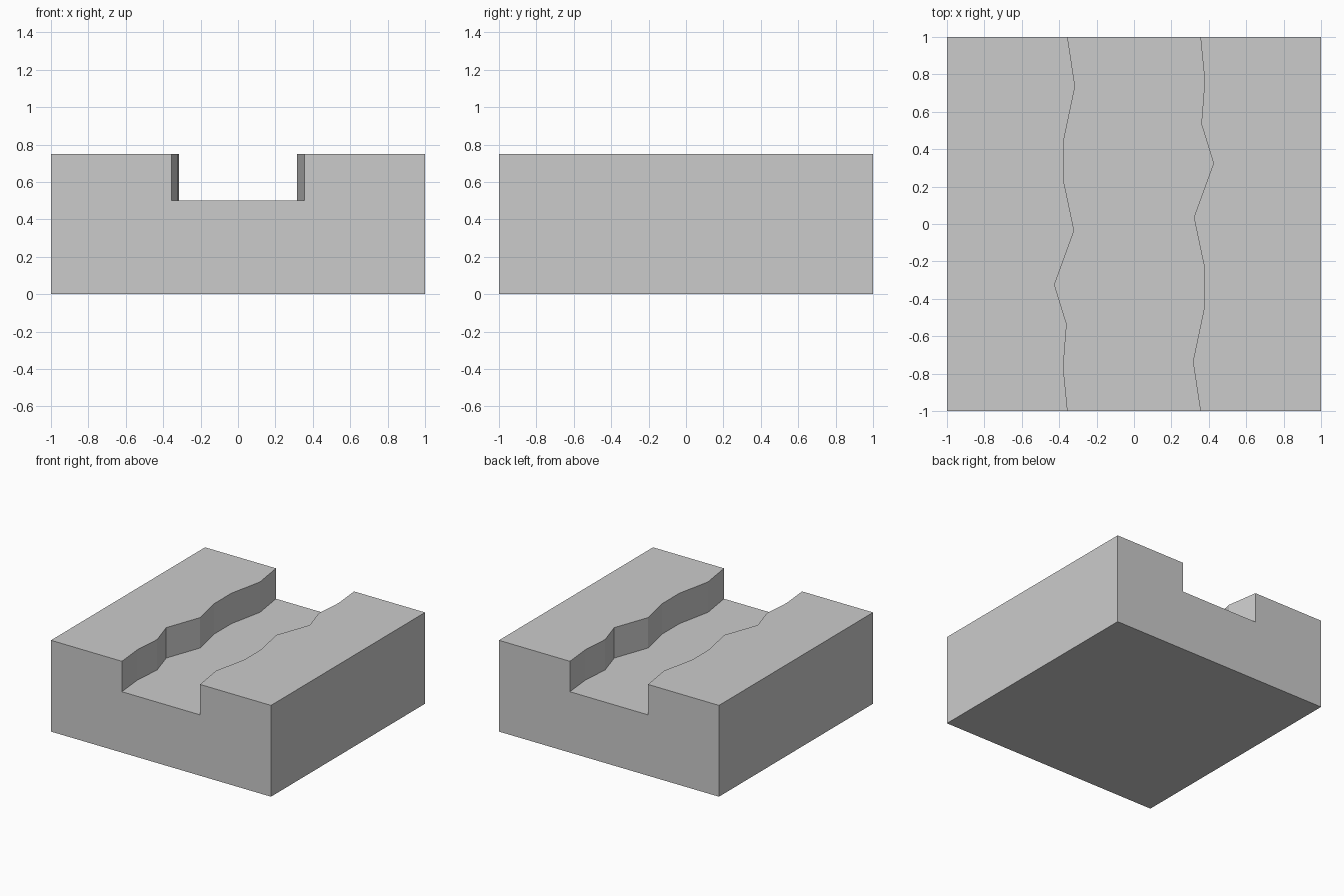
import bpy, bmesh

if "Cube" in bpy.data.objects:
    bpy.data.objects.remove(bpy.data.objects["Cube"])

BED_Z, TOP_Z = 0.5, 0.75

# Left bank line, back to front; the right one is the same line turned half way round
left_line = [(-0.355, 1), (-0.315, 0.735), (-0.375, 0.45), (-0.375, 0.225),
             (-0.32, -0.035), (-0.425, -0.325), (-0.36, -0.535),
             (-0.378, -0.765), (-0.355, -1)]
right_line = [(-x, -y) for x, y in left_line]


def solid(name, outline, z0, z1, bottom=None, top=None):
    """Walls around a counter-clockwise outline, with optional cap outlines."""
    bm = bmesh.new()
    n = len(outline)
    for i in range(n):
        a, b = outline[i], outline[(i + 1) % n]
        bm.faces.new([bm.verts.new(p) for p in
                      ((*a, z0), (*b, z0), (*b, z1), (*a, z1))])
    if bottom:
        bm.faces.new([bm.verts.new((*p, z0)) for p in reversed(bottom)])
    if top:
        bm.faces.new([bm.verts.new((*p, z1)) for p in top])
    bmesh.ops.remove_doubles(bm, verts=bm.verts, dist=1e-4)
    mesh = bpy.data.meshes.new(name)
    bm.to_mesh(mesh)
    bm.free()
    obj = bpy.data.objects.new(name, mesh)
    bpy.context.collection.objects.link(obj)
    return obj


# Ground block whose only open top is the channel bed
square = [(-1, -1), (-0.355, -1), (0.355, -1), (1, -1),
          (1, 1), (0.355, 1), (-0.355, 1), (-1, 1)]
solid("ground_block", square, 0, BED_Z, bottom=square, top=left_line + right_line)

# Raised banks on both sides, resting on the block
left_bank = [(-1, 1), (-1, -1)] + left_line[::-1]
right_bank = [(-x, -y) for x, y in left_bank]
solid("left_bank", left_bank, BED_Z, TOP_Z, top=left_bank)
solid("right_bank", right_bank, BED_Z, TOP_Z, top=right_bank)
